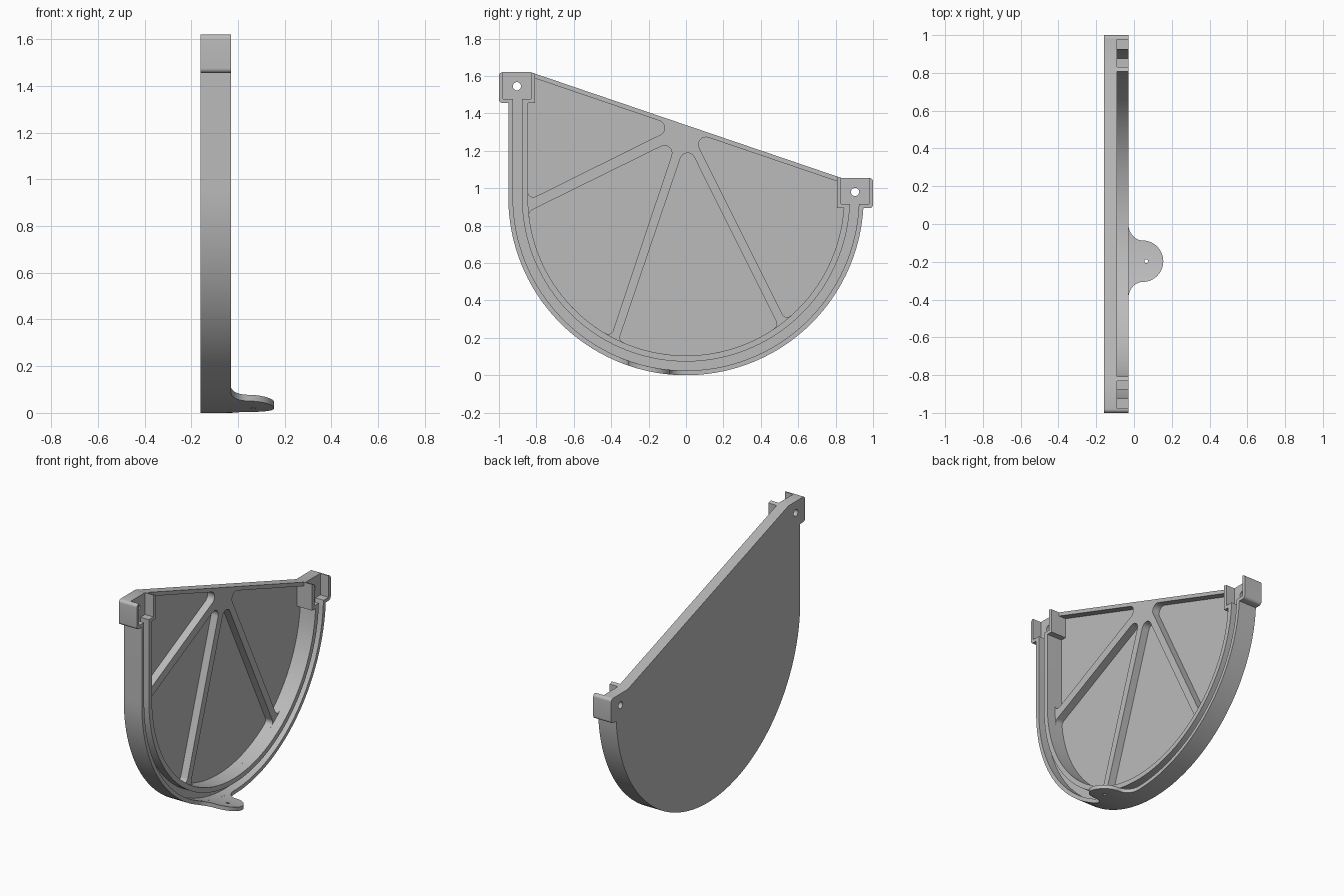
import bpy, bmesh, math
from mathutils import Vector, Matrix

cube = bpy.data.objects.get("Cube")
if cube:
    bpy.data.objects.remove(cube)

mat = bpy.data.materials.new("plain grey")
mat.use_nodes = True
mat.diffuse_color = (0.5, 0.5, 0.5, 1)
mat.node_tree.nodes["Principled BSDF"].inputs["Base Color"].default_value = (0.5, 0.5, 0.5, 1)

CZ = 0.95                                   # height of the arc centre
BACK, FLOOR, DECK, FRONT = -0.16, -0.14, -0.09, -0.03
SIDE = Matrix(((0, 0, 1, 0), (1, 0, 0, 0), (0, 1, 0, 0), (0, 0, 0, 1)))


def arc(r, a0, a1, n=64):
    return [(r * math.cos(a0 + (a1 - a0) * i / n), CZ + r * math.sin(a0 + (a1 - a0) * i / n))
            for i in range(n + 1)]


def rounded(points):
    """Round each (y, z, radius) corner; (y, z) corners stay sharp."""
    out = []
    for i, p in enumerate(points):
        c = Vector(p[:2])
        if len(p) == 2:
            out.append(c)
            continue
        a = (Vector(points[i - 1][:2]) - c).normalized()
        b = (Vector(points[(i + 1) % len(points)][:2]) - c).normalized()
        half = a.angle(b) / 2
        centre = c + (a + b).normalized() * (p[2] / math.sin(half))
        t = p[2] / math.tan(half)
        start, end = c + a * t - centre, c + b * t - centre
        sweep = math.pi - 2 * half
        for k in range(9):
            f = k / 8
            out.append(centre + (start * math.sin((1 - f) * sweep) + end * math.sin(f * sweep))
                       / math.sin(sweep))
    return out


def circle(y, z, r, n=24):
    return [(y + r * math.cos(i * math.tau / n), z + r * math.sin(i * math.tau / n))
            for i in range(n)]


def finish(obj):
    me = obj.data
    bm = bmesh.new()
    bm.from_mesh(me)
    bmesh.ops.remove_doubles(bm, verts=bm.verts, dist=1e-5)
    bmesh.ops.recalc_face_normals(bm, faces=bm.faces)
    bm.to_mesh(me)
    bm.free()
    me.materials.clear()
    me.materials.append(mat)
    me.shade_smooth()
    me.set_sharp_from_angle(angle=math.radians(30))


def prism(name, loops, x0, x1):
    """Extrude a side profile with holes from x0 to x1."""
    cu = bpy.data.curves.new(name + " profile", "CURVE")
    cu.dimensions = "2D"
    cu.fill_mode = "BOTH"
    cu.extrude = (x1 - x0) / 2
    for loop in loops:
        s = cu.splines.new("POLY")
        s.points.add(len(loop) - 1)
        for pt, q in zip(s.points, loop):
            pt.co = (q[0], q[1], 0, 1)
        s.use_cyclic_u = True
    tmp = bpy.data.objects.new(name + " profile", cu)
    bpy.context.collection.objects.link(tmp)
    dg = bpy.context.evaluated_depsgraph_get()
    me = bpy.data.meshes.new_from_object(tmp.evaluated_get(dg))
    bpy.data.objects.remove(tmp)
    me.transform(Matrix.Translation(((x0 + x1) / 2, 0, 0)) @ SIDE)
    obj = bpy.data.objects.new(name, me)
    bpy.context.collection.objects.link(obj)
    finish(obj)
    return obj


# Outer path, shared by the plate and the outer wall
LT, LB, RT, RB = 1.62, 1.455, 1.055, 0.893  # tops and bottoms of the two clips
W = 0.022
outer = [(-1, LT, 0.02), (-1, LB, 0.02), (-0.95, LB)] + arc(0.95, math.pi, math.tau - 0.06)
outer += [(0.95, RB), (1, RB, 0.02), (1, RT, 0.02)]
outline = rounded(outer + [(0.83, RT), (-0.83, LT)])
bolts = [circle(-0.904, 1.545, 0.022), circle(0.904, 0.98, 0.022)]


# Pockets between the spokes
def rim(p, q):
    """Points along the inner rim between two corners."""
    a0, a1 = [math.atan2(z - CZ, y) % math.tau for y, z in (p, q)]
    return arc(0.845, a0 + 0.06, a1 - 0.06, 24)


F, A = 0.028, 0.04                          # foot and apex radii
pockets = [
    [(-0.845, LB), (-0.807, LB), (-0.807, 1.587), (-0.05, 1.329, A), (-0.845, 0.935, F)],
    [(-0.841, 0.875, F)] + rim((-0.841, 0.875), (-0.4, 0.208))
    + [(-0.4, 0.208, F), (-0.047, 1.266, A)],
    [(-0.36, 0.187, F)] + rim((-0.36, 0.187), (0.493, 0.265))
    + [(0.493, 0.265, F), (0.001, 1.252, A)],
    [(0.531, 0.294, F)] + rim((0.531, 0.294), (0.845, RB))
    + [(0.845, RB), (0.807, RB), (0.807, 1.037), (0.028, 1.302, A)],
]
prism("back_plate", [outline] + bolts, BACK, FLOOR)
prism("spoke_frame", [outline] + bolts + [rounded(p) for p in pockets], FLOOR, DECK)

# Outer wall with the outer halves of the clips
prism("outer_wall", [rounded(outer + [(1 - W, RT), (1 - W, RB + W), (0.925, RB + W)]
      + arc(0.925, math.tau - 0.04, math.pi)
      + [(-0.925, LB + W), (-1 + W, LB + W), (-1 + W, LT)])], DECK, FRONT)

# Inner wall with the inner halves of the clips
prism("inner_wall", [rounded([(-0.83, LT), (-0.83, LB + W), (-0.877, LB + W)]
      + arc(0.877, math.pi, math.tau - 0.045)
      + [(0.877, RB + W), (0.83, RB + W), (0.83, RT), (0.807, RT + 0.008), (0.807, RB), (0.845, RB)]
      + arc(0.845, math.tau - 0.07, math.pi)
      + [(-0.845, LB), (-0.807, LB), (-0.807, LT - 0.008)])], DECK, FRONT)

# Curved tab that follows the outer wall
half = []
for i in range(10):
    t = i / 10 * math.pi / 2
    half.append((0.2 - 0.09 * math.sin(t), 0.045 - 0.075 * math.cos(t)))
for i in range(17):
    t = i / 16 * math.pi / 2
    half.append((0.11 * math.cos(t), 0.045 + 0.11 * math.sin(t)))
rows = half + [(-d, x) for d, x in reversed(half[:-1])]
bm = bmesh.new()
prev = None
for d, x in rows:
    y = d - 0.197
    lo, hi = [CZ - math.sqrt(r * r - y * y) for r in (0.95, 0.925)]
    ring = [bm.verts.new(v) for v in ((-0.05, y, lo), (x, y, lo), (x, y, hi), (-0.05, y, hi))]
    if prev:
        for k in range(4):
            bm.faces.new((prev[k], prev[k - 1], ring[k - 1], ring[k]))
    else:
        bm.faces.new(ring)
    prev = ring
bm.faces.new(prev[::-1])
bmesh.ops.recalc_face_normals(bm, faces=bm.faces)
me = bpy.data.meshes.new("tab")
bm.to_mesh(me)
bm.free()
tab = bpy.data.objects.new("tab", me)
bpy.context.collection.objects.link(tab)

# Small hole through the tab
bpy.ops.mesh.primitive_cylinder_add(vertices=16, radius=0.01, depth=0.3, location=(0.065, -0.197, 0.03))
cutter = bpy.context.object
cutter.hide_render = True
mod = tab.modifiers.new("hole", "BOOLEAN")
mod.operation = "DIFFERENCE"
mod.object = cutter
dg = bpy.context.evaluated_depsgraph_get()
cut = bpy.data.meshes.new_from_object(tab.evaluated_get(dg))
tab.modifiers.clear()
tab.data = cut
bpy.data.objects.remove(cutter)
finish(tab)
